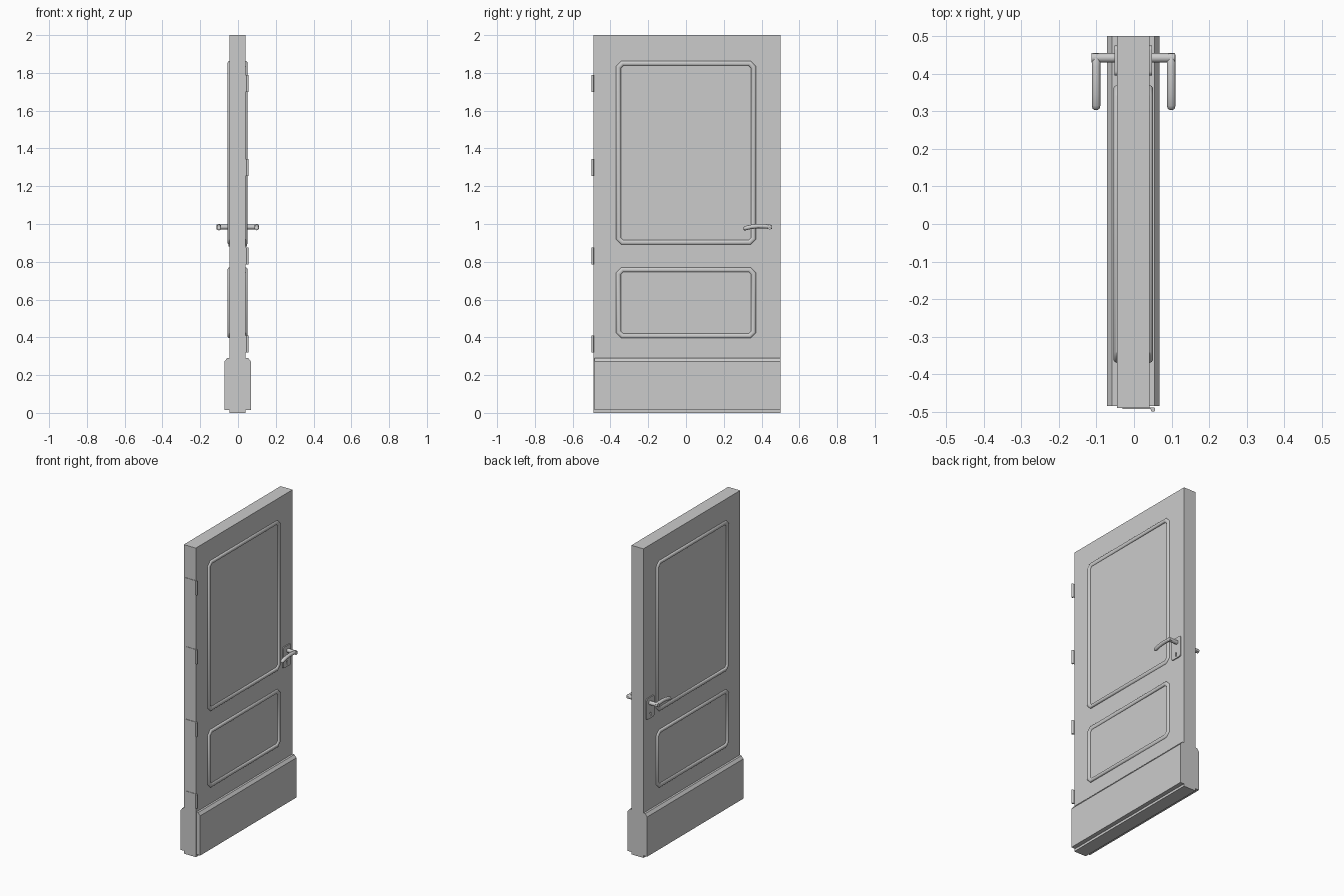
import bpy, bmesh, math
from mathutils import Matrix

if "Cube" in bpy.data.objects:
    bpy.data.objects.remove(bpy.data.objects["Cube"])

CX = -0.002          # centre plane of the door leaf
HALF = 0.043         # half thickness of the leaf
# local x -> world y, local y -> world z, local z -> world x
YZ = Matrix(((0, 0, 1, 0), (1, 0, 0, 0), (0, 1, 0, 0), (0, 0, 0, 1)))


def finish(bm, name, smooth=False):
    bmesh.ops.recalc_face_normals(bm, faces=bm.faces)
    me = bpy.data.meshes.new(name)
    bm.to_mesh(me)
    bm.free()
    ob = bpy.data.objects.new(name, me)
    bpy.context.collection.objects.link(ob)
    if smooth:
        shade(ob)
    return ob


def shade(ob):
    bpy.ops.object.select_all(action='DESELECT')
    ob.select_set(True)
    bpy.context.view_layer.objects.active = ob
    bpy.ops.object.shade_smooth_by_angle(angle=math.radians(40))


def box(name, x0, x1, y0, y1, z0, z1):
    bm = bmesh.new()
    bmesh.ops.create_cube(bm, size=1)
    for v in bm.verts:
        v.co = ((x0 + x1) / 2 + v.co.x * (x1 - x0), (y0 + y1) / 2 + v.co.y * (y1 - y0),
                (z0 + z1) / 2 + v.co.z * (z1 - z0))
    return finish(bm, name)


def cylinder(name, r, length, matrix):
    bm = bmesh.new()
    bmesh.ops.create_cone(bm, cap_ends=True, segments=20, radius1=r, radius2=r,
                          depth=length, matrix=matrix)
    return finish(bm, name, True)


def bridge(bm, a, b):
    for i in range(len(a)):
        j = (i + 1) % len(a)
        bm.faces.new((a[i], a[j], b[j], b[i]))


def moulding(name, side, z0, z1):
    # half-round bead swept around a rectangle with clipped corners
    bm, rings = bmesh.new(), []
    n, width, rise = 8, 0.025, 0.010
    for k in range(n + 1):
        t = math.pi * k / n
        o = width * (1 - math.cos(t)) / 2
        x = CX + side * (HALF + rise * math.sin(t) - (0.001 if k in (0, n) else 0))
        c = 0.028 - 0.586 * o
        h, lo, hi = 0.37 - o, z0 + o, z1 - o
        pts = [(-h + c, lo), (h - c, lo), (h, lo + c), (h, hi - c),
               (h - c, hi), (-h + c, hi), (-h, hi - c), (-h, lo + c)]
        rings.append([bm.verts.new((x, y, z)) for y, z in pts])
    for a, b in zip(rings, rings[1:]):
        bridge(bm, a, b)
    return finish(bm, name, True)


def kick_board(name, side):
    # flat board with a chamfered top edge
    prof = [(HALF, 0.015), (HALF + 0.027, 0.015), (HALF + 0.027, 0.272),
            (HALF + 0.013, 0.29), (HALF, 0.29)]
    bm = bmesh.new()
    ends = [[bm.verts.new((CX + side * x, y, z)) for x, z in prof] for y in (-0.484, 0.5)]
    bridge(bm, *ends)
    for e in ends:
        bm.faces.new(e)
    return finish(bm, name)


def arc(cx, cy, r, a0, a1, n):
    return [(cx + r * math.cos(math.radians(a0 + (a1 - a0) * i / n)),
             cy + r * math.sin(math.radians(a0 + (a1 - a0) * i / n))) for i in range(n + 1)]


def handle_plate(name, side):
    # rounded plate with a keyhole opening
    w, h, r = 0.04, 0.068, 0.012
    outer = sum((arc(sx * (w - r), sy * (h - r), r, a, a + 90, 5) for sx, sy, a in
                 ((1, 1, 0), (-1, 1, 90), (-1, -1, 180), (1, -1, 270))), [])
    key = arc(0, -0.035, 0.006, -60, 240, 12) + [(-0.003, -0.056), (0.003, -0.056)]
    cu = bpy.data.curves.new(name, 'CURVE')
    cu.dimensions, cu.fill_mode, cu.extrude = '2D', 'BOTH', 0.0035
    for pts in (outer, key):
        s = cu.splines.new('POLY')
        s.points.add(len(pts) - 1)
        for p, (u, v) in zip(s.points, pts):
            p.co = (u, v, 0, 1)
        s.use_cyclic_u = True
    ob = bpy.data.objects.new(name, cu)
    bpy.context.collection.objects.link(ob)
    ob.matrix_world = Matrix.Translation((CX + side * (HALF + 0.003), 0.435, 0.95)) @ YZ
    bpy.ops.object.select_all(action='DESELECT')
    ob.select_set(True)
    bpy.context.view_layer.objects.active = ob
    bpy.ops.object.convert(target='MESH')


def lever(name, side):
    # gently arched grip with rounded ends: (y, z, radius scale)
    path = [(0.4545, 0.983, 0.75), (0.450, 0.984, 1), (0.42, 0.988, 1), (0.38, 0.989, 1),
            (0.345, 0.985, 1), (0.315, 0.978, 1), (0.307, 0.976, 0.8), (0.304, 0.975, 0.4)]
    bm, rings, n = bmesh.new(), [], 16
    for y, z, s in path:
        rings.append([bm.verts.new((side * 0.1 + CX / 2 + 0.0115 * s * math.cos(2 * math.pi * i / n), y,
                                    z + 0.0115 * s * math.sin(2 * math.pi * i / n))) for i in range(n)])
    for a, b in zip(rings, rings[1:]):
        bridge(bm, a, b)
    bm.faces.new(rings[0])
    bm.faces.new(rings[-1])
    return finish(bm, name, True)


# door leaf
box("door_leaf", CX - HALF, CX + HALF, -0.49, 0.5, 0, 2)

# parts repeated on both faces
for side, tag in ((1, "right"), (-1, "left")):
    moulding("upper_moulding_" + tag, side, 0.89, 1.863)
    moulding("lower_moulding_" + tag, side, 0.395, 0.77)
    kick_board("kick_board_" + tag, side)
    handle_plate("handle_plate_" + tag, side)
    lever("handle_lever_" + tag, side)
    cylinder("handle_stem_" + tag, 0.0125, 0.068,
             Matrix.Translation((CX + side * (HALF + 0.034), 0.4425, 0.984)) @ YZ)

# hinges along the front edge
for i, z in enumerate((0.365, 0.83, 1.30, 1.745)):
    cylinder(f"hinge_barrel_{i}", 0.006, 0.09, Matrix.Translation((0.0505, -0.494, z)))
    box(f"hinge_leaf_{i}", -0.03, 0.048, -0.493, -0.489, z - 0.045, z + 0.045)
